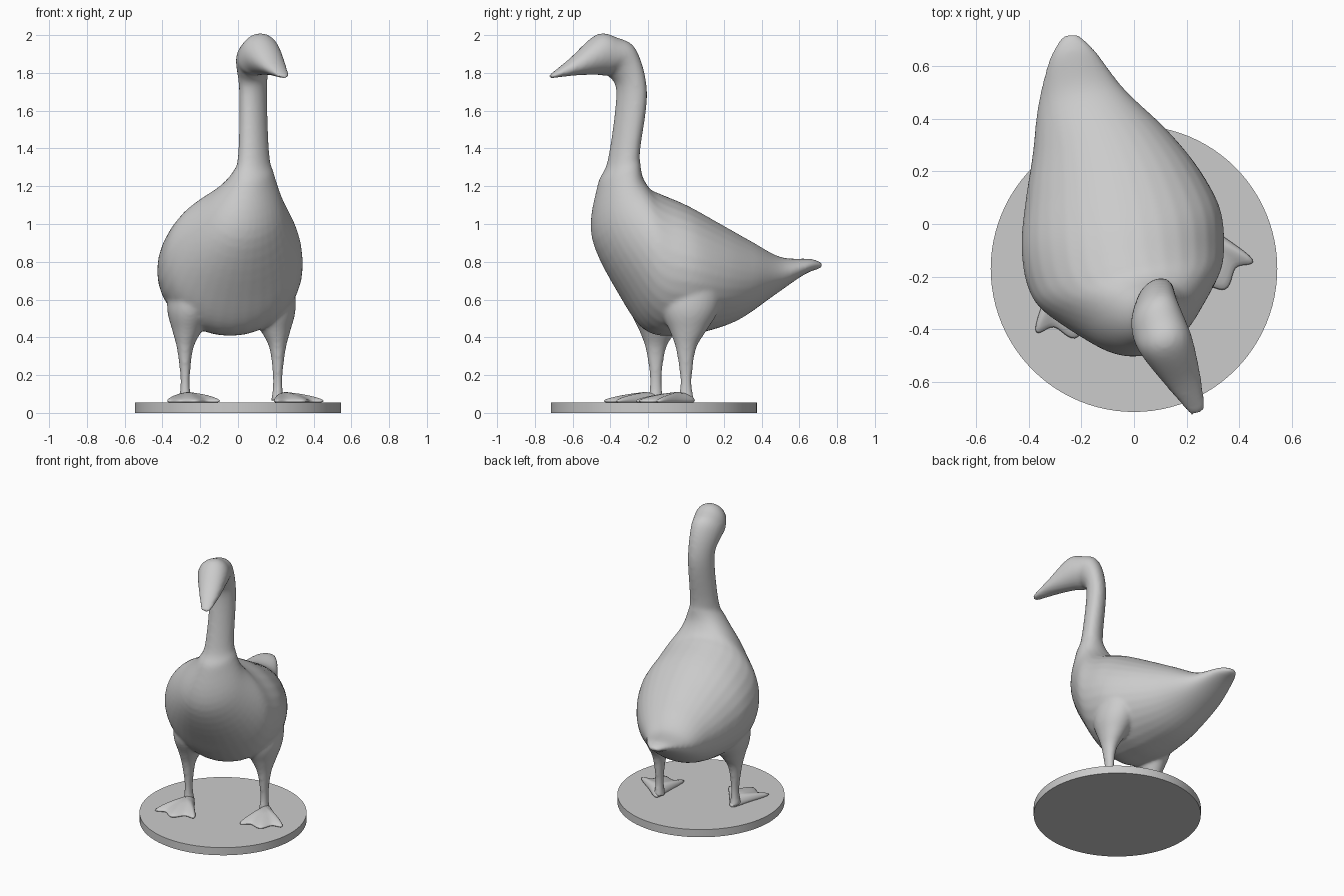
import bpy, bmesh
from math import sin, cos, pi, radians
from mathutils import Vector

cube = bpy.data.objects.get("Cube")
if cube:
    bpy.data.objects.remove(cube, do_unlink=True)

material = bpy.data.materials.new("plain grey")
material.use_nodes = True
grey = (0.6, 0.6, 0.6, 1)
material.diffuse_color = grey
material.node_tree.nodes["Principled BSDF"].inputs["Base Color"].default_value = grey


def make_object(name, bm):
    bmesh.ops.recalc_face_normals(bm, faces=bm.faces)
    mesh = bpy.data.meshes.new(name)
    bm.to_mesh(mesh)
    bm.free()
    mesh.materials.append(material)
    obj = bpy.data.objects.new(name, mesh)
    bpy.context.collection.objects.link(obj)
    return obj


def smooth_curve(rows, steps=6):
    """Smooth curve through all the rows of section values."""
    rows = [Vector(row) for row in rows]
    result = []
    for i in range(len(rows) - 1):
        before, start = rows[max(i - 1, 0)], rows[i]
        end, after = rows[i + 1], rows[min(i + 2, len(rows) - 1)]
        leave, arrive = (end - before) / 2, (after - start) / 2
        for k in range(steps):
            t = k / steps
            ease = t * t * (3 - 2 * t)
            result.append(start.lerp(end, ease) + leave * t * (1 - t) ** 2 - arrive * t * t * (1 - t))
    return result + [rows[-1]]


def ring_of(bm, centre, side, up, segments=32):
    angles = [2 * pi * k / segments for k in range(segments)]
    return [bm.verts.new(centre + side * cos(a) + up * sin(a)) for a in angles]


def loft(bm, sections):
    """Closed skin over sections given as centre, side vector and up vector."""
    rings = [ring_of(bm, *section) for section in sections]
    for ring, following in zip(rings, rings[1:]):
        for k in range(len(ring)):
            bm.faces.new((ring[k - 1], ring[k], following[k], following[k - 1]))
    bm.faces.new(rings[0])
    bm.faces.new(rings[-1])


# Body, neck and head from tail to beak: back y, z, belly y, z, centre x, half width
spine = [
    (.725, .79, .71, .765, -.245, .03),
    (.66, .815, .62, .73, -.235, .09),
    (.50, .825, .46, .62, -.2, .168),
    (.34, .91, .28, .495, -.13, .26),
    (.18, 1, .12, .435, -.083, .335),
    (0, 1.1, -.03, .41, -.05, .385),
    (-.14, 1.16, -.2, .43, -.03, .38),
    (-.2, 1.19, -.33, .6, -.005, .335),
    (-.235, 1.25, -.49, .92, .045, .205),
    (-.245, 1.32, -.465, 1.2, .08, .115),
    (-.245, 1.4, -.41, 1.34, .083, .086),
    (-.21, 1.7, -.365, 1.69, .08, .078),
    (-.27, 1.925, -.405, 1.78, .078, .095),
    (-.37, 1.988, -.44, 1.785, .098, .105),
    (-.47, 2.003, -.48, 1.79, .13, .1),
    (-.61, 1.878, -.6, 1.785, .193, .066),
    (-.72, 1.79, -.72, 1.77, .245, .03),
]
sections = []
for back_y, back_z, belly_y, belly_z, x, half_width in smooth_curve([row for row in spine]):
    back, belly = Vector((x, back_y, back_z)), Vector((x, belly_y, belly_z))
    centre = (back + belly) / 2
    # The bird turns further to its left with height
    turn = radians(4 + 9 * centre.z)
    side = Vector((cos(turn), sin(turn), 0)) * half_width
    sections.append((centre, side, (back - belly) / 2))
bm = bmesh.new()
loft(bm, sections)

# Legs from thigh to ankle: shift inwards, shift along y, height, half width
leg_profile = [
    (.06, .04, .72, .145),
    (.03, .02, .55, .125),
    (.01, .01, .43, .076),
    (0, 0, .34, .043),
    (0, 0, .2, .026),
    (0, 0, .12, .027),
    (0, 0, .065, .036),
]
for x, y, inwards in ((-.28, -.16, 1), (.21, 0, -1)):
    loft(bm, [(Vector((x + inwards * shift, y + along, z)), Vector((width, 0, 0)),
               Vector((0, width * 1.25, 0)))
              for shift, along, z, width in smooth_curve(leg_profile)])

bird = make_object("bird_body_and_legs", bm)
remesh = bird.modifiers.new("blend", 'REMESH')
remesh.mode = 'VOXEL'
remesh.voxel_size = 0.011
remesh.use_smooth_shade = True
soften = bird.modifiers.new("soften", 'SMOOTH')
soften.factor = 0.5
soften.iterations = 8

# Half outline of a webbed foot: forward and sideways distance from the heel
half_outline = [(-.02, .02), (.1, .06), (.27, .165), (.285, .13), (.245, .07), (.325, .025)]
outline = [(f, -s) for f, s in half_outline] + half_outline[::-1]


def webbed_foot(name, x, y, heading):
    turn = radians(heading)
    ahead = Vector((sin(turn), -cos(turn), 0))
    aside = Vector((cos(turn), sin(turn), 0))

    def point(forward, sideways, z):
        return bm.verts.new(Vector((x, y, z)) + ahead * forward + aside * sideways)

    bm = bmesh.new()
    low = [point(f, s, .05) for f, s in outline]
    top = [point(f, s, .075) for f, s in outline]
    crown = point(.05, 0, .125)
    sole = point(.12, 0, .05)
    for k in range(len(outline)):
        bm.faces.new((low[k - 1], low[k], top[k], top[k - 1]))
        bm.faces.new((top[k - 1], top[k], crown))
        bm.faces.new((low[k], low[k - 1], sole))
    for face in bm.faces:
        face.smooth = True
    foot = make_object(name, bm)
    rounding = foot.modifiers.new("rounding", 'SUBSURF')
    rounding.levels = rounding.render_levels = 2


webbed_foot("right_foot", -.28, -.125, 10)
webbed_foot("left_foot", .21, .035, 26)

# Round stand
bpy.ops.mesh.primitive_cylinder_add(vertices=96, radius=.545, depth=.055, location=(0, -.17, .0275))
stand = bpy.context.object
stand.name = "round_stand"
stand.data.materials.append(material)
bpy.ops.object.shade_smooth_by_angle()
